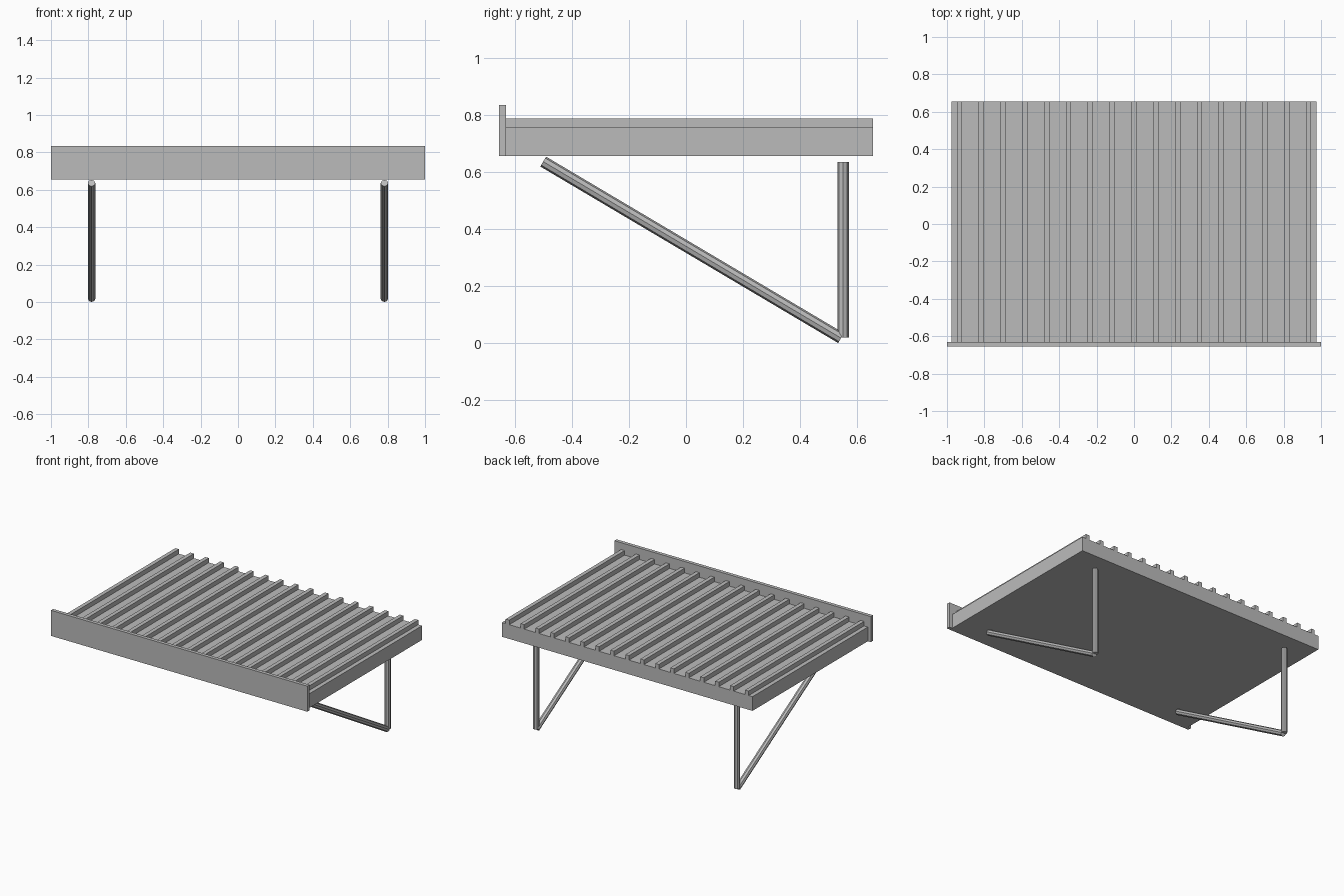
import bpy
from mathutils import Vector

if "Cube" in bpy.data.objects:
    bpy.data.objects.remove(bpy.data.objects["Cube"], do_unlink=True)

GREY = (0.5, 0.5, 0.5, 1)
grey = bpy.data.materials.new("plain grey")
grey.use_nodes = True
grey.diffuse_color = GREY
grey.node_tree.nodes["Principled BSDF"].inputs["Base Color"].default_value = GREY


def box(name, low, high):
    low, high = Vector(low), Vector(high)
    bpy.ops.mesh.primitive_cube_add(size=1, location=(low + high) / 2)
    ob = bpy.context.object
    ob.name = name
    ob.scale = high - low
    ob.data.materials.append(grey)
    return ob


def rod(name, start, end, radius=0.02):
    start, end = Vector(start), Vector(end)
    axis = end - start
    bpy.ops.mesh.primitive_cylinder_add(vertices=8, radius=radius,
                                        depth=axis.length, location=(start + end) / 2)
    ob = bpy.context.object
    ob.name = name
    ob.rotation_euler = axis.to_track_quat("Z", "Y").to_euler()
    ob.data.materials.append(grey)
    return ob


FRONT, BACK = -0.63, 0.655
BOTTOM, DECK, RIB_TOP = 0.655, 0.755, 0.787

# Roof slab and the taller board across its front
box("roof_slab", (-0.977, FRONT, BOTTOM), (0.977, BACK, DECK))
box("front_fascia", (-1, -0.655, BOTTOM), (1, FRONT, 0.835))

# Evenly spaced raised ribs running front to back
for i in range(17):
    x = (i - 8) * 0.1167
    box(f"roof_rib_{i + 1}", (x - 0.014, FRONT, DECK), (x + 0.014, BACK, RIB_TOP))

# Upright and diagonal brace on each side
for side, x in (("left", 0.783), ("right", -0.783)):
    rod(f"{side}_upright", (x, 0.55, 0.02), (x, 0.55, 0.635))
    rod(f"{side}_brace", (x, 0.543, 0.018), (x, -0.5, 0.636))
